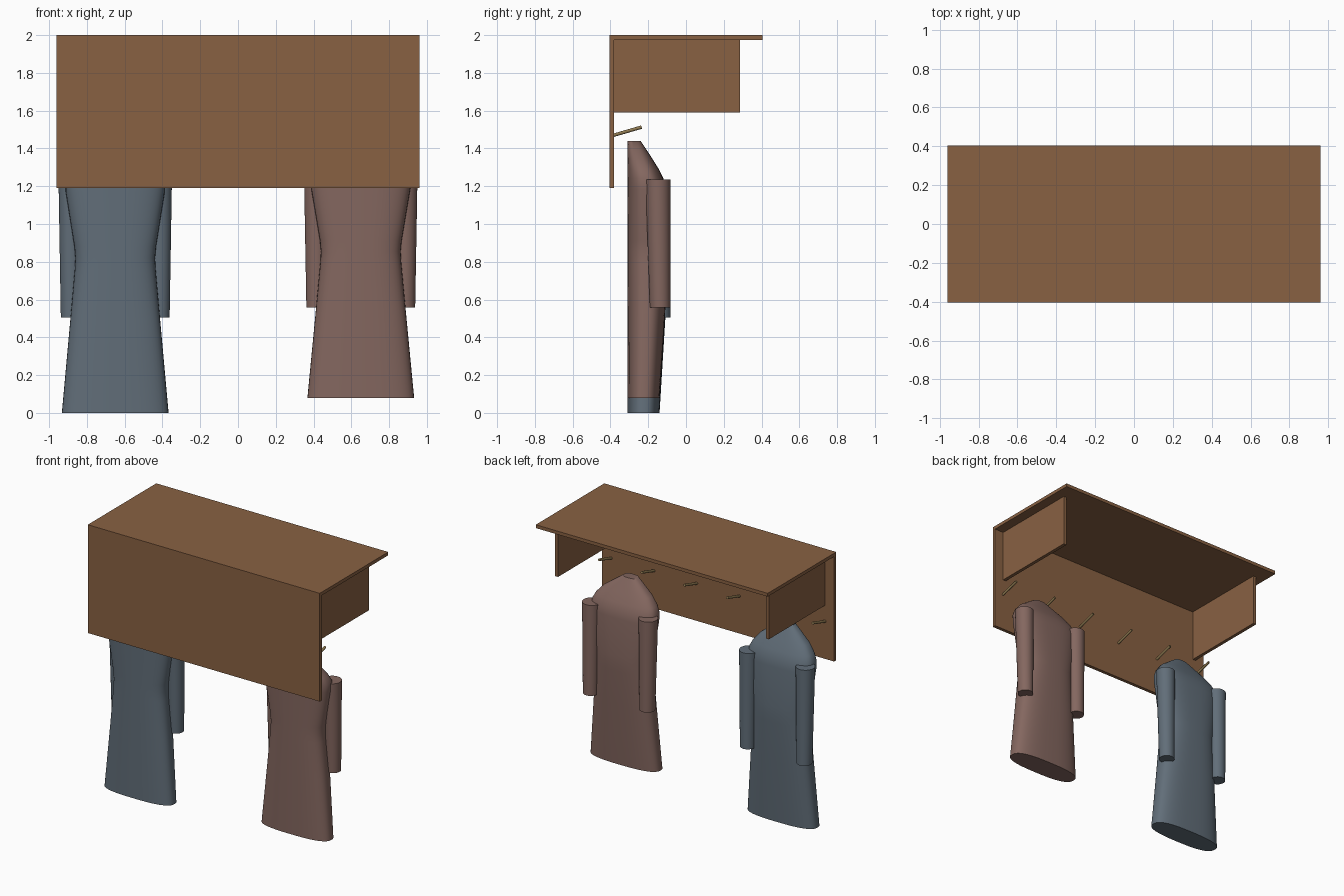
import bpy, math
from mathutils import Vector

if "Cube" in bpy.data.objects:
    bpy.data.objects.remove(bpy.data.objects["Cube"])


def material(name, rgb):
    m = bpy.data.materials.new(name)
    m.diffuse_color = (*rgb, 1)
    m.use_nodes = True
    m.node_tree.nodes["Principled BSDF"].inputs["Base Color"].default_value = m.diffuse_color
    return m


WOOD = material("wood", (0.25, 0.12, 0.055))
BRASS = material("brass", (0.27, 0.19, 0.08))
BLUE = material("blue_cloth", (0.12, 0.155, 0.19))
BROWN = material("brown_cloth", (0.23, 0.135, 0.115))


def board(name, lo, hi):
    lo, hi = Vector(lo), Vector(hi)
    bpy.ops.mesh.primitive_cube_add(size=1, location=(lo + hi) / 2)
    ob = bpy.context.object
    ob.name = name
    ob.scale = hi - lo
    bpy.ops.object.transform_apply(location=False, rotation=False, scale=True)
    ob.data.materials.append(WOOD)


def loft(name, rings, mat, n=32, power=2.0):
    """Stack rings (cx, cy, z, half_x, half_y) into a closed superelliptic solid."""
    verts, faces = [], []
    for cx, cy, z, rx, ry in rings:
        for i in range(n):
            a = 2 * math.pi * i / n
            c, s = math.cos(a), math.sin(a)
            verts.append((cx + rx * math.copysign(abs(c) ** (2 / power), c),
                          cy + ry * math.copysign(abs(s) ** (2 / power), s), z))
    for k in range(len(rings) - 1):
        for i in range(n):
            j = (i + 1) % n
            faces.append((k * n + i, k * n + j, (k + 1) * n + j, (k + 1) * n + i))
    faces.append(tuple(reversed(range(n))))
    faces.append(tuple(range((len(rings) - 1) * n, len(rings) * n)))
    me = bpy.data.meshes.new(name)
    me.from_pydata(verts, [], faces)
    ob = bpy.data.objects.new(name, me)
    bpy.context.collection.objects.link(ob)
    me.materials.append(mat)
    bpy.ops.object.select_all(action='DESELECT')
    ob.select_set(True)
    bpy.context.view_layer.objects.active = ob
    bpy.ops.object.shade_smooth_by_angle(angle=math.radians(35))


# Rack: back panel, top shelf and two side brackets
board("back_panel", (-0.96, -0.405, 1.19), (0.96, -0.38, 1.975))
board("hat_shelf", (-0.96, -0.405, 1.975), (0.96, 0.405, 2.0))
for side, x in (("left", -0.8725), ("right", 0.8725)):
    board(side + "_bracket", (x - 0.0125, -0.38, 1.59), (x + 0.0125, 0.285, 1.975))

# Six pegs tilted upwards
start, end = Vector((0, -0.383, 1.47)), Vector((0, -0.235, 1.513))
for i in range(6):
    mid = (start + end) / 2
    mid.x = -0.885 + i * 0.354
    bpy.ops.mesh.primitive_cylinder_add(vertices=16, radius=0.009, depth=(end - start).length,
                                        location=mid)
    peg = bpy.context.object
    peg.name = f"peg_{i + 1}"
    peg.rotation_euler = (end - start).to_track_quat('Z', 'Y').to_euler()
    peg.data.materials.append(BRASS)
    bpy.ops.object.shade_smooth_by_angle(angle=math.radians(35))

# Coat profile: drop below the collar, half width, depth (front face stays flat)
TOP, FRONT = 1.44, -0.31
PROFILE = [(1.44, 0.2825, 0.17), (0.95, 0.238, 0.2), (0.68, 0.214, 0.213), (0.62, 0.211, 0.215),
           (0.56, 0.216, 0.214), (0.27, 0.262, 0.2), (0.21, 0.262, 0.19), (0.16, 0.24, 0.167),
           (0.1, 0.19, 0.132), (0.04, 0.11, 0.095), (0.0, 0.055, 0.07)]


def coat(name, x, length, mat):
    s = length / 1.44
    loft(name + "_body", [(x, FRONT + d / 2, TOP - t * s, w, d / 2) for t, w, d in PROFILE],
         mat, n=48, power=2.7)
    for side, sx in (("left", -1), ("right", 1)):
        loft(f"{name}_{side}_sleeve",
             [(x + sx * 0.234, -0.137, TOP - 0.935 * s, 0.054, 0.054),
              (x + sx * 0.234, -0.149, TOP - 0.217 * s, 0.066, 0.066)], mat)


coat("long_coat", -0.65, 1.44, BLUE)
coat("short_coat", 0.65, 1.36, BROWN)
